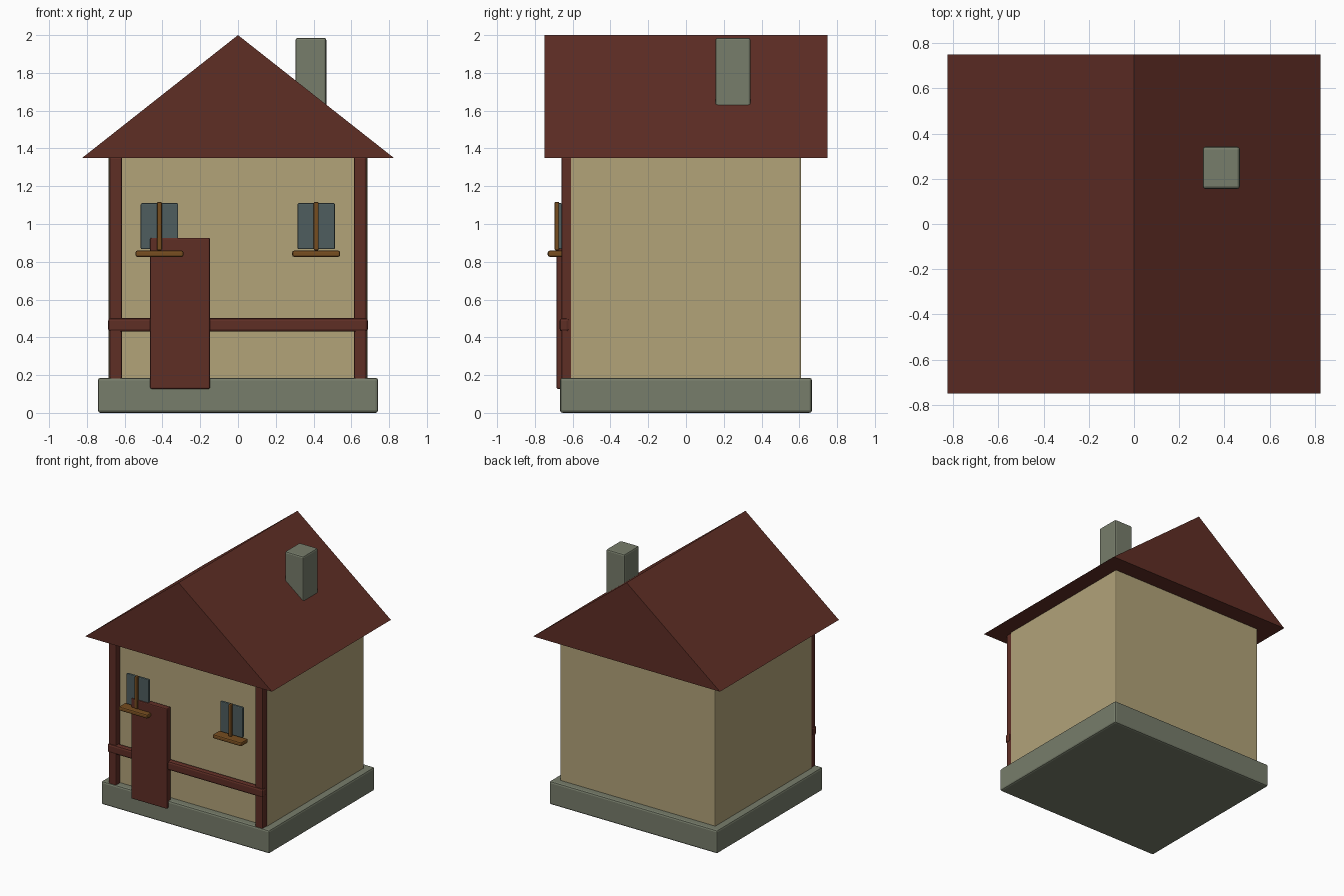
import bpy, bmesh

if "Cube" in bpy.data.objects:
    bpy.data.objects.remove(bpy.data.objects["Cube"])


def material(name, rgb):
    # sRGB 0-255 converted to linear
    lin = [((c / 255 + 0.055) / 1.055) ** 2.4 for c in rgb]
    m = bpy.data.materials.new(name)
    m.diffuse_color = (*lin, 1)
    m.use_nodes = True
    m.node_tree.nodes["Principled BSDF"].inputs["Base Color"].default_value = m.diffuse_color
    return m


PLASTER = material("plaster", (178, 163, 121))
RED = material("red_brown", (95, 46, 37))
STONE = material("grey_stone", (119, 125, 107))
GLASS = material("window_glass", (78, 93, 94))
WOOD = material("light_wood", (118, 77, 32))


def finish(name, bm, mat):
    bmesh.ops.recalc_face_normals(bm, faces=bm.faces)
    me = bpy.data.meshes.new(name)
    bm.to_mesh(me)
    bm.free()
    me.materials.append(mat)
    ob = bpy.data.objects.new(name, me)
    bpy.context.collection.objects.link(ob)
    return ob


def box(name, x, y, z, mat, bevel=0.01):
    """Bevelled box given by its (min, max) range on each axis."""
    bm = bmesh.new()
    bmesh.ops.create_cube(bm, size=1)
    for v in bm.verts:
        v.co = [(r[0] + r[1]) / 2 + c * (r[1] - r[0])
                for r, c in zip((x, y, z), v.co)]
    if bevel:
        bmesh.ops.bevel(bm, geom=bm.edges[:], offset=bevel, segments=2,
                        profile=0.5, affect='EDGES')
    return finish(name, bm, mat)


# Base and walls
box("foundation", (-0.742, 0.742), (-0.667, 0.667), (0, 0.186), STONE, 0.014)
box("walls", (-0.686, 0.686), (-0.61, 0.61), (0.15, 1.36), PLASTER, 0.008)

# Closed gable roof: triangle extruded front to back
bm = bmesh.new()
tri = bm.faces.new([bm.verts.new(p) for p in
                    ((-0.825, -0.75, 1.35), (0.825, -0.75, 1.35), (0, -0.75, 2))])
ext = bmesh.ops.extrude_face_region(bm, geom=[tri], use_keep_orig=True)
bmesh.ops.translate(bm, vec=(0, 1.5, 0),
                    verts=[g for g in ext["geom"] if isinstance(g, bmesh.types.BMVert)])
finish("roof", bm, RED)

# Chimney
box("chimney", (0.304, 0.468), (0.155, 0.342), (1.5, 1.985), STONE, 0.012)

# Front timber frame
for side, s in (("left", -1), ("right", 1)):
    cx = s * 0.647
    box(side + "_post", (cx - 0.034, cx + 0.034), (-0.66, -0.6), (0.17, 1.355), RED, 0.01)
box("cross_beam", (-0.688, 0.688), (-0.669, -0.618), (0.43, 0.502), RED, 0.015)

# Door
box("door", (-0.465, -0.148), (-0.686, -0.635), (0.127, 0.927), RED, 0.008)

# Windows with a centre bar and a sill
for side, cx in (("left", -0.416), ("right", 0.414)):
    box(side + "_window_glass", (cx - 0.099, cx + 0.099), (-0.676, -0.655),
        (0.867, 1.11), GLASS, 0.006)
    box(side + "_window_bar", (cx - 0.013, cx + 0.013), (-0.696, -0.67),
        (0.86, 1.117), WOOD, 0.007)
    box(side + "_window_sill", (cx - 0.127, cx + 0.127), (-0.732, -0.645),
        (0.826, 0.859), WOOD, 0.01)
